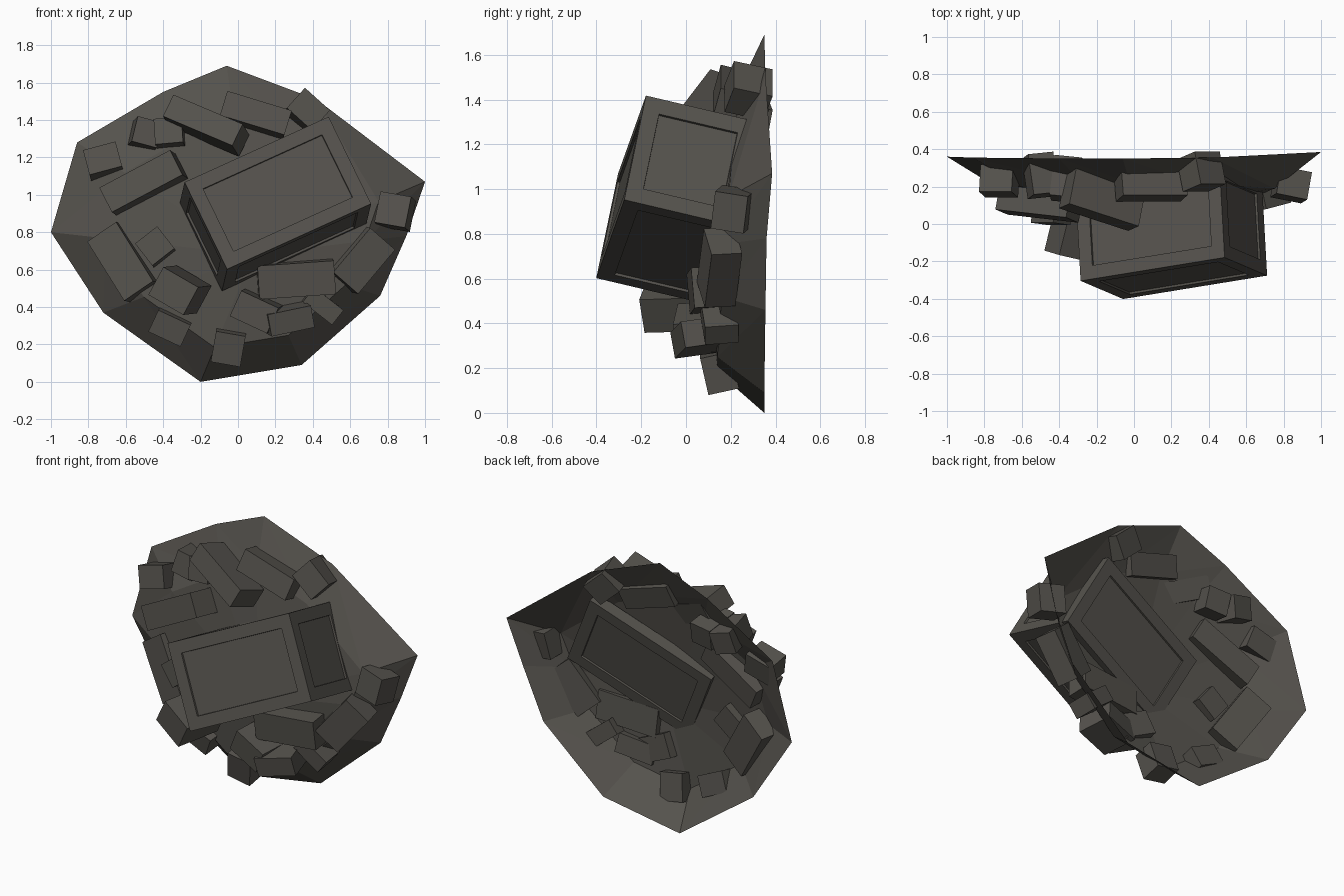
import bpy, bmesh, math
from mathutils import Vector, Matrix

if "Cube" in bpy.data.objects:
    bpy.data.objects.remove(bpy.data.objects["Cube"])

mat = bpy.data.materials.new("dark stone")
mat.diffuse_color = (0.09, 0.084, 0.073, 1)
mat.use_nodes = True
mat.node_tree.nodes["Principled BSDF"].inputs["Base Color"].default_value = mat.diffuse_color


def finish(bm, name):
    me = bpy.data.meshes.new(name)
    bm.to_mesh(me)
    bm.free()
    me.materials.append(mat)
    ob = bpy.data.objects.new(name, me)
    bpy.context.collection.objects.link(ob)
    return ob


def block(centre, axes, size):
    """Box whose local axes are the three given unit vectors."""
    bm = bmesh.new()
    bmesh.ops.create_cube(bm, size=1)
    m = Matrix([a * s for a, s in zip(axes, size)]).transposed().to_4x4()
    bm.transform(Matrix.Translation(centre) @ m)
    bmesh.ops.recalc_face_normals(bm, faces=bm.faces)
    return bm


# mound: open low-poly shell facing -y (rim points, depth of the middle ring, peak)
rim = [(-0.06, .35, 1.69), (0.42, .355, 1.51), (1.0, .385, 1.07), (0.9, .36, .78),
       (0.76, .355, .46), (0.34, .35, .09), (-0.2, .35, 0), (-0.72, .35, .37),
       (-1.0, .36, .8), (-0.86, .355, 1.28), (-0.40, .35, 1.55)]
ring_y = [.22, .22, .19, .16, .16, .14, .14, .16, .18, .20, .21]
peak = Vector((0.08, .09, .68))
bm = bmesh.new()
outer = [bm.verts.new(p) for p in rim]
inner = []
for p, y in zip(rim, ring_y):
    q = peak.lerp(Vector(p), 0.73)
    q.y = y
    inner.append(bm.verts.new(q))
top = bm.verts.new(peak)
n = len(rim)
for i in range(n):
    j = (i + 1) % n
    bm.faces.new((outer[i], outer[j], inner[j]))
    bm.faces.new((outer[i], inner[j], inner[i]))
    bm.faces.new((inner[i], inner[j], top))
bm.normal_update()
if sum(f.normal.y for f in bm.faces) > 0:
    bmesh.ops.reverse_faces(bm, faces=bm.faces)
finish(bm, "mound")

# large block with a shallow recessed panel on every face
u = Vector((.77, .125, .35)).normalized()
v = Vector((.24, -.095, -.46))
v = (v - u * v.dot(u)).normalized()
w = u.cross(v)
bm = block(Vector((.213, -.29, 1.01)) + w * .255, (u, v, w), (.855, .527, .51))
faces = list(bm.faces)
bmesh.ops.inset_individual(bm, faces=faces, thickness=0.105, depth=0)
bmesh.ops.inset_individual(bm, faces=faces, thickness=0.002, depth=-0.012)
finish(bm, "large_block")

# rubble: x, y, z, length, width, depth, angle in front view, y slope along length
rubble = [
    (-.72, .23, 1.18, .18, .14, .15, 15, 0),
    (-.50, .26, 1.32, .14, .14, .22, -15, .1),
    (-.36, .24, 1.32, .15, .14, .22, 5, -.1),
    (-.50, .15, 1.06, .43, .15, .22, 28, -.1),
    (-.17, .13, 1.37, .42, .13, .20, -23, -.3),
    (.09, .21, 1.42, .36, .14, .15, -17, 0),
    (.36, .28, 1.44, .18, .15, .18, -42, 0),
    (.84, .21, .91, .17, .17, .15, -10, -.2),
    (-.44, .10, .72, .15, .15, .20, 38, 0),
    (-.31, -.03, .49, .22, .17, .30, -30, -.2),
    (-.61, .20, .64, .38, .19, .15, -58, -.2),
    (-.36, .17, .30, .19, .13, .15, -25, 0),
    (-.05, .15, .19, .16, .17, .14, -10, 0),
    (.31, .09, .55, .41, .18, .14, 4, .05),
    (.10, .06, .38, .22, .15, .20, -25, -.1),
    (.26, .07, .34, .24, .12, .22, 12, .2),
    (.45, .15, .41, .20, .10, .15, -38, .1),
    (.66, .15, .65, .31, .18, .14, 50, .1),
]
for k, (x, y, z, l, wd, d, ang, slope) in enumerate(rubble):
    a = math.radians(ang)
    u = Vector((math.cos(a), slope, math.sin(a))).normalized()
    out = Vector((x * .35, -1, (z - .75) * .4))      # lean away from the middle
    v = out.cross(u).normalized()
    bm = block(Vector((x, y, z)), (u, v, u.cross(v)), (l, wd, d))
    finish(bm, f"rubble_{k + 1:02d}")
